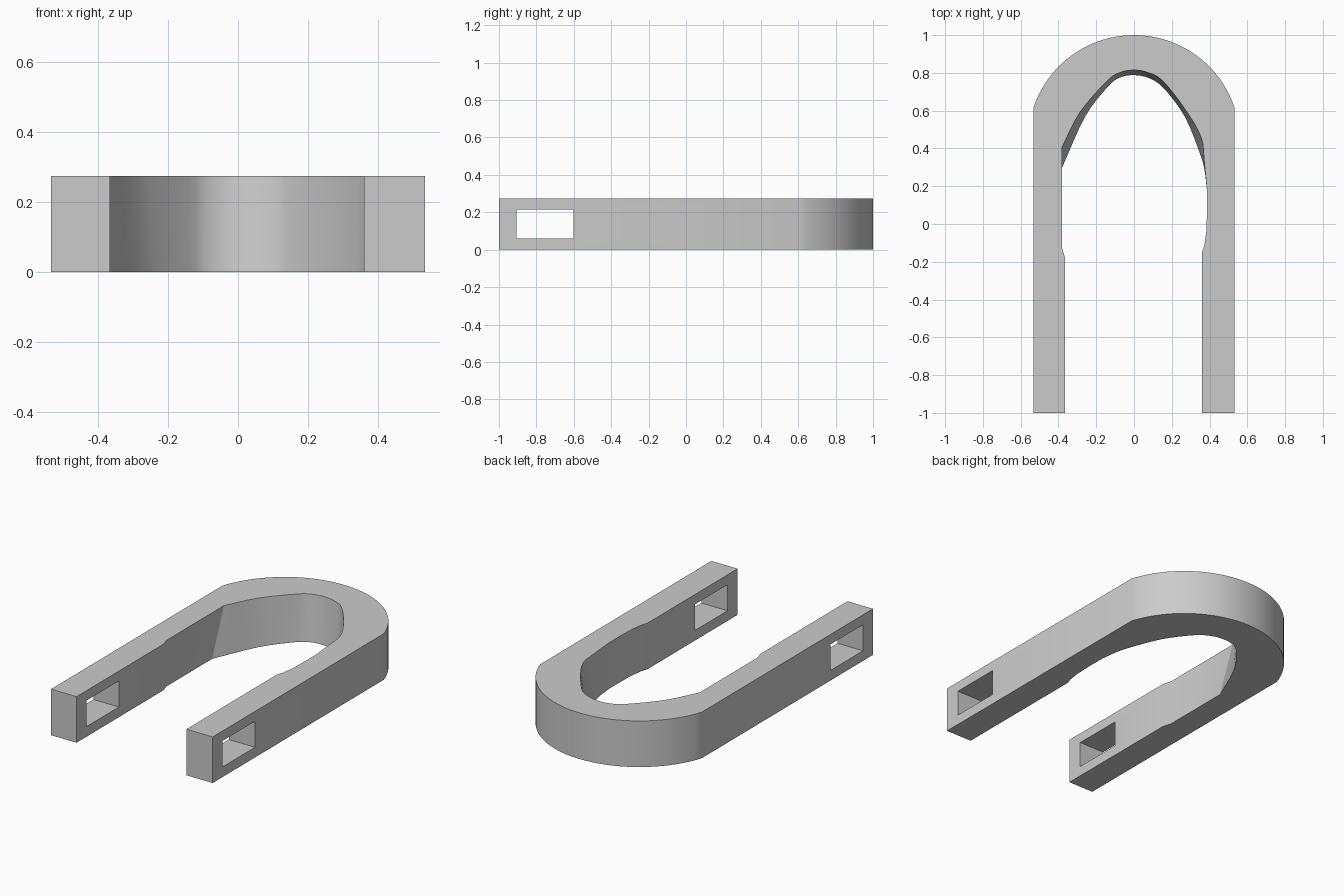
import bpy, bmesh, math
from mathutils import Vector

if "Cube" in bpy.data.objects:
    bpy.data.objects.remove(bpy.data.objects["Cube"])

HEIGHT = 0.275
HALF = 0.533

grey = bpy.data.materials.new("plain grey")
grey.use_nodes = True
grey.diffuse_color = (0.6, 0.6, 0.6, 1)
grey.node_tree.nodes["Principled BSDF"].inputs["Base Color"].default_value = (0.6, 0.6, 0.6, 1)


def smooth_path(points, steps=4):
    """Catmull-Rom curve through the points."""
    p = [Vector(q) for q in points]
    p = [2 * p[0] - p[1]] + p + [2 * p[-1] - p[-2]]
    out = []
    for a, b, c, d in zip(p, p[1:], p[2:], p[3:]):
        for i in range(steps):
            t = i / steps
            out.append(0.5 * (2 * b + (c - a) * t + (2 * a - 5 * b + 4 * c - d) * t ** 2
                              + (3 * b - a - 3 * c + d) * t ** 3))
    return out + [p[-2]]


def outline(arch):
    """Closed profile: inner left leg, arch, inner right leg, then the outer edge."""
    inner = [(-0.365, -1), (-0.365, -0.18), (-0.38, -0.13)]
    inner += smooth_path(arch)
    inner += [(0.387, 0.08), (0.383, -0.04), (0.373, -0.11), (0.36, -0.15), (0.36, -1)]
    # outer bow: circular arc meeting the straight legs
    radius, centre = 0.561, 0.439
    end = math.asin(HALF / radius)
    bow = [(radius * math.sin(end * k / 20), centre + radius * math.cos(end * k / 20))
           for k in range(20, -21, -1)]
    return inner + [(HALF, -1)] + bow + [(-HALF, -1)]


# Inner arch flares slightly wider towards the top
arch_low = [(-.38, .30), (-.26, .566), (-.14, .725), (-.074, .775), (0, .788), (.08, .772),
            (.16, .716), (.27, .566), (.35, .37), (.374, .28), (.386, .18)]
arch_high = [(-.38, .41), (-.285, .593), (-.143, .757), (-.074, .802), (0, .815), (.074, .802),
             (.153, .757), (.27, .608), (.355, .46), (.372, .33), (.386, .18)]

# Horseshoe body
bm = bmesh.new()
low = [bm.verts.new((p[0], p[1], 0)) for p in outline(arch_low)]
high = [bm.verts.new((p[0], p[1], HEIGHT)) for p in outline(arch_high)]
bm.faces.new(low)
bm.faces.new(high)
for i in range(len(low)):
    j = (i + 1) % len(low)
    bm.faces.new((low[i], low[j], high[j], high[i]))
bmesh.ops.recalc_face_normals(bm, faces=bm.faces)
mesh = bpy.data.meshes.new("horseshoe_body")
bm.to_mesh(mesh)
bm.free()
body = bpy.data.objects.new("horseshoe_body", mesh)
bpy.context.collection.objects.link(body)
mesh.materials.append(grey)

# Rectangular slot through both leg ends
bpy.ops.mesh.primitive_cube_add(size=1, location=(0, -0.753, 0.138))
cutter = bpy.context.object
cutter.name = "slot_cutter"
cutter.scale = (2, 0.305, 0.155)
cutter.data.materials.append(grey)
cutter.hide_render = True
cutter.display_type = 'WIRE'

slot = body.modifiers.new("leg slots", 'BOOLEAN')
slot.operation = 'DIFFERENCE'
slot.solver = 'EXACT'
slot.object = cutter

bpy.ops.object.select_all(action='DESELECT')
bpy.context.view_layer.objects.active = body
body.select_set(True)
bpy.ops.object.modifier_apply(modifier=slot.name)
bpy.data.objects.remove(cutter)
bpy.ops.object.shade_smooth_by_angle(angle=math.radians(20))
